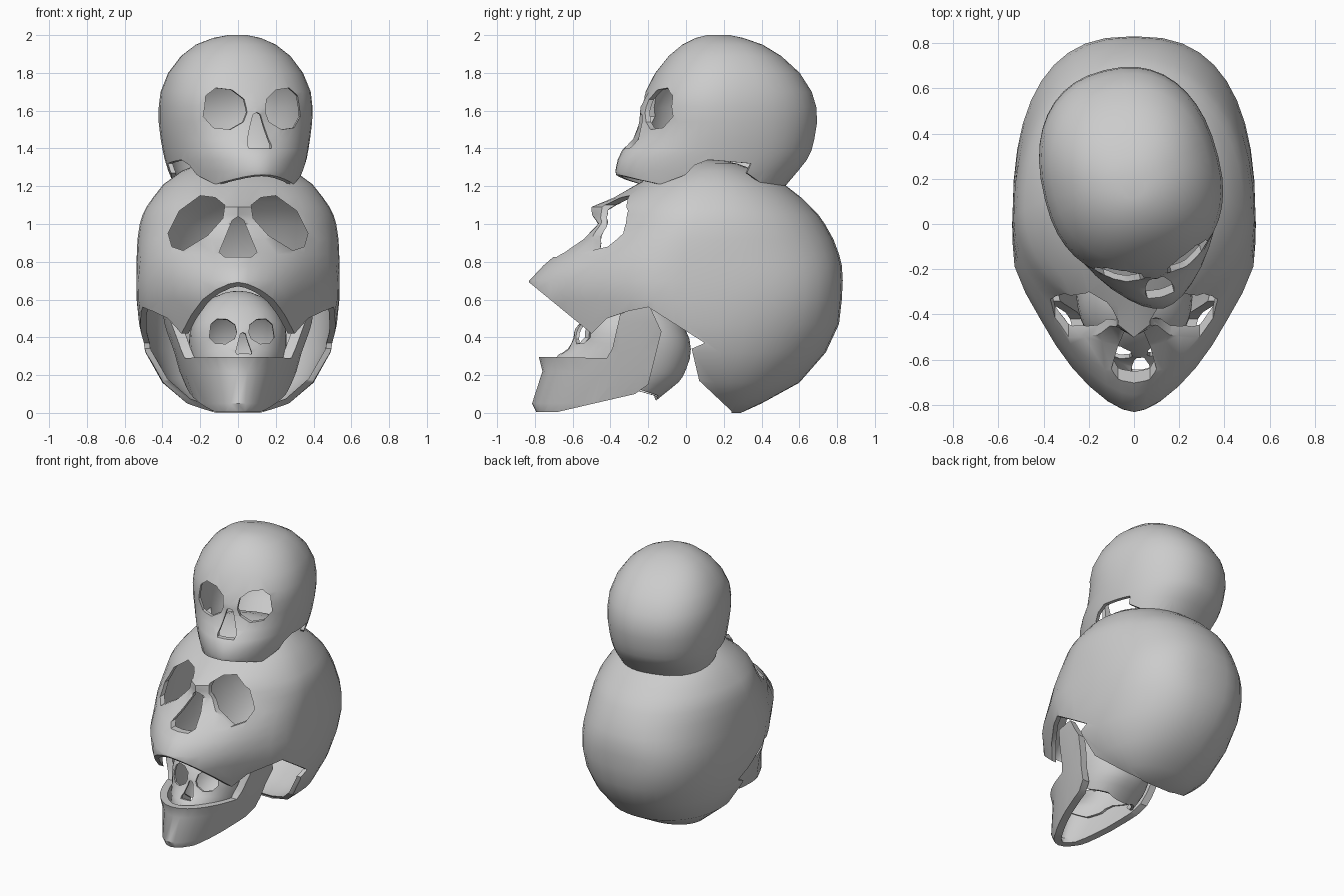
import bpy, bmesh, math

if "Cube" in bpy.data.objects:
    bpy.data.objects.remove(bpy.data.objects["Cube"])

SEG = 40


def new_object(name, bm):
    bmesh.ops.recalc_face_normals(bm, faces=bm.faces)
    mesh = bpy.data.meshes.new(name)
    bm.to_mesh(mesh)
    bm.free()
    ob = bpy.data.objects.new(name, mesh)
    bpy.context.collection.objects.link(ob)
    return ob


def prism(points, axis, a, b):
    """Extrude a polygon: axis 'x' takes (y, z) points, axis 'y' takes (x, z) points."""
    bm = bmesh.new()
    place = (lambda p, d: (d, p[0], p[1])) if axis == 'x' else (lambda p, d: (p[0], d, p[1]))
    lo = [bm.verts.new(place(p, a)) for p in points]
    hi = [bm.verts.new(place(p, b)) for p in points]
    bm.faces.new(lo)
    bm.faces.new(hi[::-1])
    n = len(points)
    for i in range(n):
        bm.faces.new((lo[i], hi[i], hi[(i + 1) % n], lo[(i + 1) % n]))
    ob = new_object("cutter", bm)
    ob.hide_render = True
    return ob


def power(v, e):
    return math.copysign(abs(v) ** e, v)


def apply(ob, mod):
    bpy.context.view_layer.objects.active = ob
    bpy.ops.object.modifier_apply(modifier=mod.name)


def cut(ob, tool, operation):
    mod = ob.modifiers.new("cut", 'BOOLEAN')
    mod.object, mod.operation, mod.solver = tool, operation, 'EXACT'
    apply(ob, mod)
    bpy.data.objects.remove(tool)


def shell(name, rings, side, thick, holes=(), depth=0.0, nose=None, cheek=0.0, back_power=lambda z: 2.3):
    """Hollow loft of horizontal rings (z, front, middle, back, half width, front power),
    trimmed to a side outline and pierced from the front."""
    bm = bmesh.new()
    loops = []
    for z, front, mid, back, w, p in rings:
        loop = []
        for i in range(SEG):
            t = 2 * math.pi * i / SEG
            s, c = math.sin(t), math.cos(t)
            if abs(c) < 1e-6:
                c = 0
            e = 2 / p if c > 0 else 2 / back_power(z)
            x = w * power(s, e)
            y = mid - (mid - front) * abs(c) ** e if c > 0 else mid + (back - mid) * abs(c) ** e
            if nose and c > 0:
                y -= nose[2] * math.exp(-(x / nose[1]) ** 2 - ((z - nose[0]) / 0.05) ** 2)
            # cheekbone flare
            x *= 1 + cheek * math.exp(-((y + .22) / .13) ** 2 - ((z - .6) / .25) ** 2)
            loop.append(bm.verts.new((x, y, z)))
        loops.append(loop)
    for a, b in zip(loops, loops[1:]):
        for i in range(SEG):
            j = (i + 1) % SEG
            bm.faces.new((a[i], a[j], b[j], b[i]))
    bm.faces.new(loops[0])
    bm.faces.new(loops[-1])
    ob = new_object(name, bm)
    mod = ob.modifiers.new("wall", 'SOLIDIFY')
    mod.thickness, mod.offset = thick, -1
    apply(ob, mod)
    cut(ob, prism(side, 'x', -1, 1), 'INTERSECT')
    for hole in holes:
        cut(ob, prism(hole, 'y', -1.5, depth), 'DIFFERENCE')
    bpy.ops.object.select_all(action='DESELECT')
    ob.select_set(True)
    bpy.context.view_layer.objects.active = ob
    bpy.ops.object.shade_smooth_by_angle(angle=math.radians(38))
    return ob


def mirrored(points):
    return [(-x, z) for x, z in points]


# Large skull
eye = [(.07, 1.1), (.12, 1.14), (.2, 1.15), (.31, 1.07), (.37, .95), (.35, .88),
       (.29, .86), (.16, .94), (.08, 1.03)]
nose = [(0, 1.04), (.03, 1.02), (.1, .85), (.07, .825), (-.07, .825), (-.1, .85), (-.03, 1.02)]
large_rings = [
    (0.0, -.1, .2, .29, .13, 2), (.05, -.2, .2, .40, .27, 2), (.16, -.4, .15, .60, .40, 2),
    (.32, -.78, .05, .74, .49, 1.4), (.47, -.84, 0, .81, .522, 1.35), (.60, -.845, 0, .825, .535, 1.48),
    (.70, -.83, 0, .83, .537, 1.58), (.78, -.755, 0, .825, .537, 1.6), (.84, -.685, 0, .81, .535, 1.65),
    (.92, -.55, .02, .78, .532, 1.77), (1.0, -.465, .04, .735, .52, 1.85), (1.05, -.435, .05, .70, .505, 1.9),
    (1.09, -.415, .06, .66, .485, 1.9), (1.14, -.36, .08, .61, .45, 2), (1.21, -.26, .1, .52, .395, 2),
    (1.28, -.13, .12, .38, .30, 2), (1.32, -.02, .13, .27, .2, 2), (1.335, .06, .13, .2, .09, 2)]
large_side = [(-1, .83), (-.5, .42), (-.42, .5), (-.3, .54), (-.2, .56), (.1, .37), (.03, .34),
              (.07, .17), (.24, 0.01), (.24, -.2), (1.2, -.2), (1.2, 1.6), (-1, 1.6)]
shell("large_skull", large_rings, large_side, .03, (eye, mirrored(eye), nose), -.1,
      (1.08, .075, .09), .06, lambda z: 2.1 + .5 * math.exp(-((z - .62) / .25) ** 2))

# Lower jaw
jaw_rings = [(-.12, -.76, 0, .2, .2, 2), (.0, -.79, 0, .2, .23, 2), (.05, -.815, 0, .2, .25, 2),
             (.22, -.76, 0, .2, .32, 2), (.32, -.785, 0, .2, .345, 2), (.48, -.78, 0, .2, .40, 2),
             (.7, -.76, 0, .2, .44, 2)]
jaw_side = [(-1, .005), (-.68, .005), (-.4, .07), (-.27, .1), (-.2, .15), (-.13, .43), (-.19, .56),
            (-.34, .56), (-.39, .34), (-.42, .29), (-1, .3)]
shell("lower_jaw", jaw_rings, jaw_side, .05)

# Small upper skull, modelled about its own centre and turned slightly
OY, OZ = .2, 1.6
s_eye = [(.05, 1.59), (.06, 1.66), (.12, 1.71), (.2, 1.72), (.25, 1.68), (.265, 1.57),
         (.22, 1.51), (.14, 1.5), (.07, 1.54)]
s_nose = [(0, 1.59), (.02, 1.58), (.065, 1.42), (.06, 1.4), (-.06, 1.4), (-.065, 1.42), (-.02, 1.58)]
s_rings = [
    (1.08, -.34, .2, .42, .26, 1.8), (1.2, -.37, .2, .52, .32, 1.8), (1.28, -.39, .2, .59, .35, 1.75),
    (1.34, -.375, .2, .64, .365, 1.8), (1.39, -.35, .2, .665, .375, 1.85), (1.45, -.285, .2, .68, .385, 2),
    (1.54, -.24, .2, .695, .395, 2.2), (1.62, -.23, .2, .69, .395, 2.3), (1.70, -.21, .2, .665, .387, 2.3),
    (1.80, -.16, .2, .60, .35, 2.2), (1.89, -.09, .2, .50, .285, 2.1), (1.95, -.02, .2, .40, .21, 2),
    (1.985, .05, .18, .30, .125, 2), (2.0, .11, .17, .23, .05, 2)]
s_side = [(-1, 1.26), (-.38, 1.26), (-.3, 1.235), (-.2, 1.21), (-.08, 1.26), (-.04, 1.31), (.03, 1.34),
          (.26, 1.32), (.24, 1.27), (.32, 1.22), (.48, 1.2), (.52, 1.0), (1.2, 1.0), (1.2, 2.3), (-1, 2.3)]


def local_yz(pts):
    return [(y - OY, z - OZ) for y, z in pts]


def local_xz(pts):
    return [(x, z - OZ) for x, z in pts]


holes = [local_xz(h) for h in (s_eye, mirrored(s_eye), s_nose)]
small = shell("upper_skull", [(z - OZ, f - OY, m - OY, b - OY, w, p) for z, f, m, b, w, p in s_rings],
              local_yz(s_side), .025, holes, -.15, (-.02, .06, .045))
small.location = (-.01, OY, OZ)
small.rotation_euler = (0, 0, math.radians(14))

# Tiny skull held in the mouth
tiny = small.copy()
tiny.name = "mouth_skull"
tiny.scale = (.65, .66, .65)
tiny.location = (0, -.295, .38)
tiny.rotation_euler = (math.radians(-10), 0, math.radians(5))
bpy.context.collection.objects.link(tiny)
